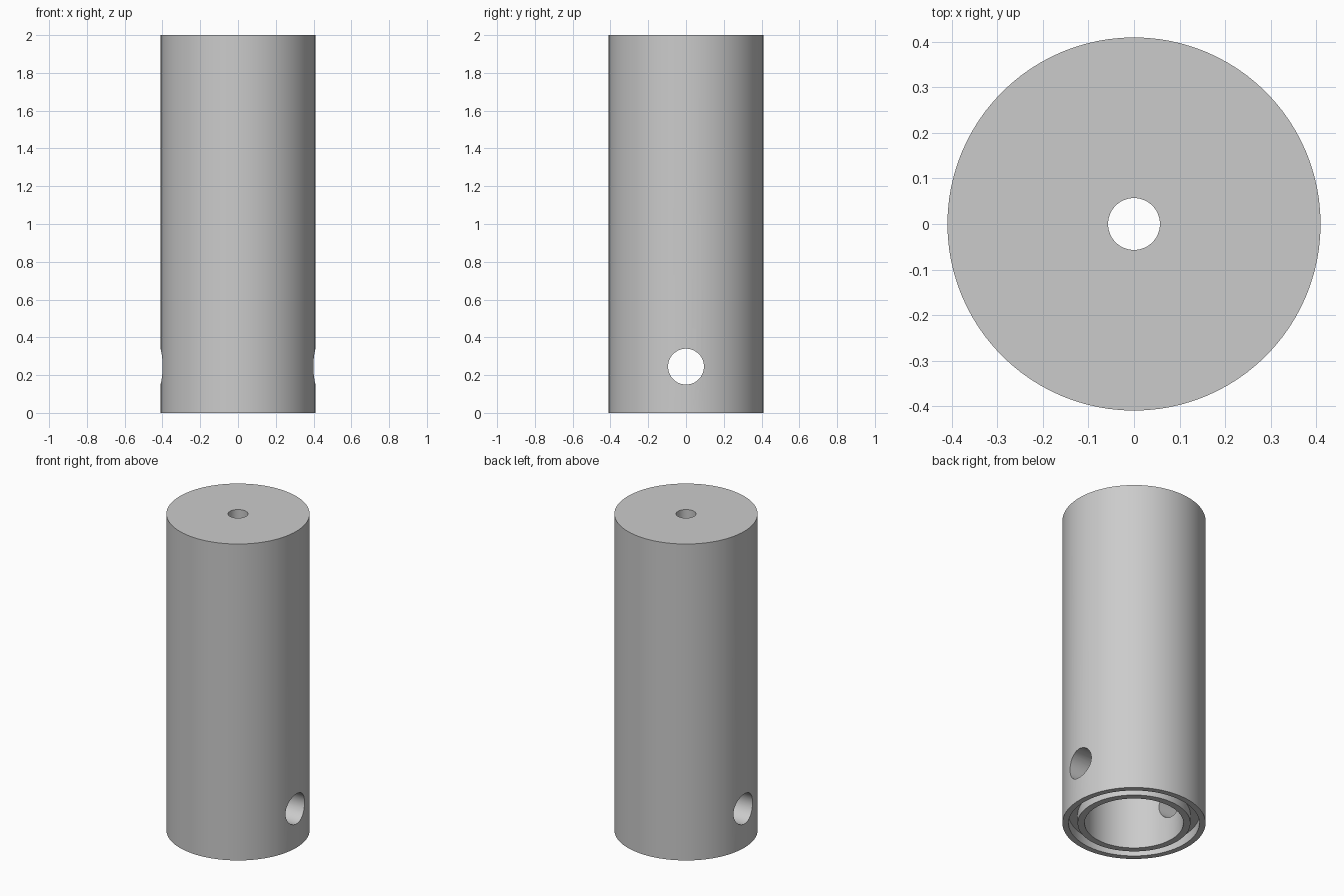
import bpy
import bmesh
import math

cube = bpy.data.objects.get("Cube")
if cube:
    bpy.data.objects.remove(cube, do_unlink=True)

OUTER, BORE, TOP_HOLE = 0.41, 0.283, 0.057
HEIGHT, CEILING = 2.0, 1.87
GROOVE_IN, GROOVE_OUT, GROOVE_DEPTH = 0.323, 0.375, 0.06
PIN_RADIUS, PIN_Z = 0.095, 0.245

grey = bpy.data.materials.new("plain grey")
grey.use_nodes = True
colour = (0.6, 0.6, 0.6, 1)
grey.diffuse_color = colour
grey.node_tree.nodes["Principled BSDF"].inputs["Base Color"].default_value = colour


def lathe(name, profile, steps=96):
    """Turn a closed (radius, z) outline around the z axis."""
    bm = bmesh.new()
    verts = [bm.verts.new((r, 0, z)) for r, z in profile]
    edges = [bm.edges.new((v, verts[i - 1])) for i, v in enumerate(verts)]
    bmesh.ops.spin(bm, geom=verts + edges, cent=(0, 0, 0), axis=(0, 0, 1),
                   angle=math.tau, steps=steps)
    bmesh.ops.remove_doubles(bm, verts=bm.verts, dist=0.0001)
    bmesh.ops.recalc_face_normals(bm, faces=bm.faces)
    mesh = bpy.data.meshes.new(name)
    bm.to_mesh(mesh)
    bm.free()
    mesh.materials.append(grey)
    obj = bpy.data.objects.new(name, mesh)
    bpy.context.collection.objects.link(obj)
    return obj


# Hollow body with a small top hole and a ring groove in the bottom rim
body = lathe("tube_body", [
    (TOP_HOLE, HEIGHT), (OUTER, HEIGHT), (OUTER, 0), (GROOVE_OUT, 0),
    (GROOVE_OUT, GROOVE_DEPTH), (GROOVE_IN, GROOVE_DEPTH), (GROOVE_IN, 0),
    (BORE, 0), (BORE, CEILING), (TOP_HOLE, CEILING),
])

# Cross hole through both walls
bpy.ops.mesh.primitive_cylinder_add(vertices=64, radius=PIN_RADIUS, depth=1.2,
                                    location=(0, 0, PIN_Z),
                                    rotation=(0, math.pi / 2, 0))
cutter = bpy.context.object
cutter.name = "pin_hole_cutter"
cutter.data.materials.append(grey)

cut = body.modifiers.new("pin_hole", 'BOOLEAN')
cut.operation = 'DIFFERENCE'
cut.solver = 'EXACT'
cut.object = cutter

# Apply the cut and smooth the round walls
bpy.ops.object.select_all(action='DESELECT')
body.select_set(True)
bpy.context.view_layer.objects.active = body
bpy.ops.object.modifier_apply(modifier=cut.name)
bpy.data.objects.remove(cutter, do_unlink=True)
bpy.ops.object.shade_smooth_by_angle(angle=math.radians(30))
